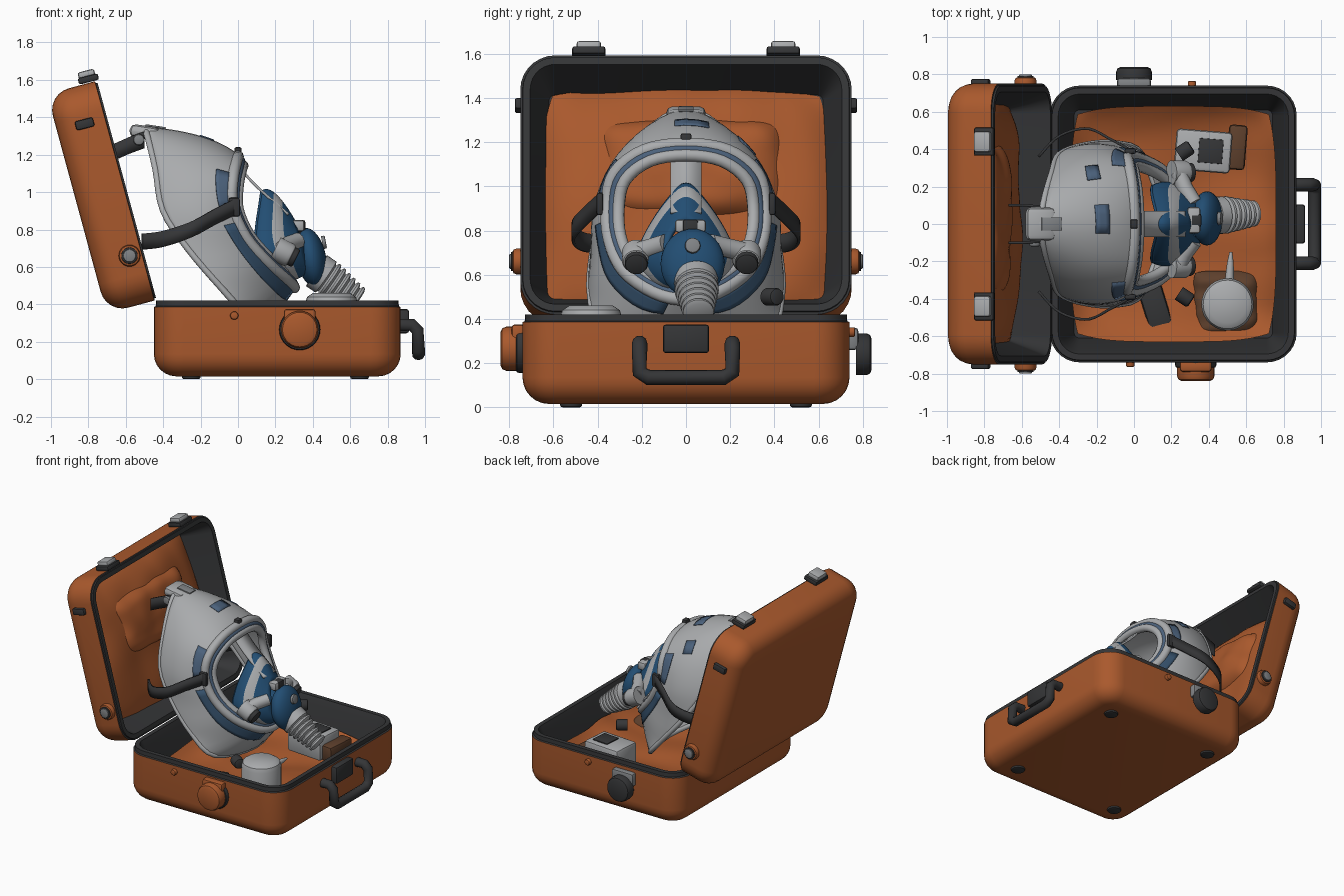
import bpy, bmesh, math
from mathutils import Vector, Matrix, noise

if "Cube" in bpy.data.objects:
    bpy.data.objects.remove(bpy.data.objects["Cube"])


def material(name, *rgb):
    m = bpy.data.materials.new(name)
    m.use_nodes = True
    m.diffuse_color = (*rgb, 1)
    m.node_tree.nodes["Principled BSDF"].inputs["Base Color"].default_value = (*rgb, 1)
    return m


ORANGE = material("orange", 0.40, 0.10, 0.026)
BROWN = material("brown", 0.11, 0.05, 0.025)
DARK = material("charcoal", 0.035, 0.036, 0.038)
GREY = material("light grey", 0.40, 0.41, 0.42)
BLUE = material("blue", 0.016, 0.075, 0.17)
SLATE = material("slate blue", 0.07, 0.12, 0.2)
DEEP = material("deep slate blue", 0.035, 0.08, 0.145)
STEEL = material("mid grey", 0.22, 0.23, 0.24)
meshes = []
I = Matrix()


def finish(name, bm, mats, world=I, thickness=0):
    bmesh.ops.recalc_face_normals(bm, faces=bm.faces)
    me = bpy.data.meshes.new(name)
    bm.to_mesh(me)
    bm.free()
    for m in mats:
        me.materials.append(m)
    ob = bpy.data.objects.new(name, me)
    ob.matrix_world = world
    bpy.context.collection.objects.link(ob)
    if thickness:
        mod = ob.modifiers.new("Thickness", 'SOLIDIFY')
        mod.thickness = thickness
        mod.offset = 0
    meshes.append(ob)


def box(name, at, size, mat, bevel=0.015, rot=0, axis='Z'):
    bm = bmesh.new()
    bmesh.ops.create_cube(bm, size=1, matrix=Matrix.Diagonal((*size, 1)))
    bmesh.ops.bevel(bm, geom=bm.edges[:], offset=bevel, segments=2, affect='EDGES', profile=0.5)
    finish(name, bm, [mat], Matrix.Translation(at) @ Matrix.Rotation(rot, 4, axis))


def lathe(name, profile, at, axis, mat, seg=28):
    """Spin (radius, height) pairs about an axis."""
    bm = bmesh.new()
    rings = [[bm.verts.new((r * math.cos(k * math.tau / seg), r * math.sin(k * math.tau / seg), h))
              for k in range(seg)] for r, h in profile]
    for a, b in zip(rings, rings[1:]):
        for k in range(seg):
            bm.faces.new((a[k - 1], a[k], b[k], b[k - 1]))
    bm.faces.new(rings[0])
    bm.faces.new(rings[-1])
    turn = Vector(axis).to_track_quat('Z', 'Y').to_matrix().to_4x4()
    finish(name, bm, [mat], Matrix.Translation(at) @ turn)


def disc(name, at, axis, r, h, mat):
    e = min(r, h) * 0.35
    lathe(name, [(r, 0), (r, h - e), (r - e * .3, h - e * .3), (r - e, h)], at, axis, mat)


def catmull(pts, n, closed=False):
    pts = [Vector(p) for p in pts]
    m = len(pts)
    get = lambda i: pts[i % m] if closed else pts[max(0, min(m - 1, i))]
    out = []
    for k in range(n):
        f = k * m / n if closed else k * (m - 1) / (n - 1)
        i, t = int(f), f % 1
        a, b, c, d = (get(i + j) for j in (-1, 0, 1, 2))
        out.append(0.5 * (2 * b + (c - a) * t + (2 * a - 5 * b + 4 * c - d) * t * t
                          + (3 * b - a - 3 * c + d) * t ** 3))
    return out


def tube(name, pts, r, mat, closed=False):
    cu = bpy.data.curves.new(name, 'CURVE')
    cu.dimensions = '3D'
    cu.bevel_depth, cu.bevel_resolution, cu.use_fill_caps = r, 3, True
    sp = cu.splines.new('POLY')
    sp.points.add(len(pts) - 1)
    for p, q in zip(sp.points, pts):
        p.co = (*q, 1)
    sp.use_cyclic_u = closed
    cu.materials.append(mat)
    bpy.context.collection.objects.link(bpy.data.objects.new(name, cu))


def ribbon(name, pts, width, mat):
    bm = bmesh.new()
    w = Vector(width) / 2
    rows = [(bm.verts.new(p - w), bm.verts.new(p + w)) for p in catmull(pts, 20)]
    for (a, b), (c, d) in zip(rows, rows[1:]):
        bm.faces.new((a, b, d, c))
    finish(name, bm, [mat], thickness=0.014)


def tray(name, lx, ly, h, lip, world):
    """Hollow rounded case half, open upwards, with a dark lip and lining."""
    R = 0.12
    stages = [(R * (1 - math.sin(k * math.pi / 12)), R * (1 - math.cos(k * math.pi / 12)), 0) for k in range(7)]
    stages += [(0, h - lip, 0), (.01, h - lip * .85, 1), (.012, h, 1), (.045, h, 1), (.065, h - .05, 1), (.13, .06, 1)]
    bm = bmesh.new()
    rings = []
    for inset, z, _ in stages:
        r = max(0.16 - inset, 0.02)
        ring = []
        for c, (sx, sy) in enumerate(((1, 1), (-1, 1), (-1, -1), (1, -1))):
            for k in range(8):
                a = (c + k / 7) * math.pi / 2
                ring.append(bm.verts.new((sx * (lx / 2 - inset - r) + r * math.cos(a),
                                          sy * (ly / 2 - inset - r) + r * math.sin(a), z)))
        rings.append(ring)
    for a, b, st in zip(rings, rings[1:], stages[1:]):
        for k in range(len(a)):
            bm.faces.new((a[k - 1], a[k], b[k], b[k - 1])).material_index = st[2]
    bm.faces.new(rings[0])
    bm.faces.new(rings[-1]).material_index = 1
    finish(name, bm, [ORANGE, DARK], world)


def cloth(name, at, lx, ly, puff, edge, world, rough=0.02, mat=ORANGE):
    """Softly folded fabric panel; puff lifts the middle, edge lifts the border."""
    bm = bmesh.new()
    bmesh.ops.create_grid(bm, x_segments=36, y_segments=36, size=1)
    for v in bm.verts:
        x, y, _ = v.co
        f = (1 - x ** 6) * (1 - y ** 6)
        fold = noise.noise(Vector((x * 1.2 + y * .6, y * 2.2 - x * .5, lx * 9)))
        v.co = (x * (1 - .07 * y ** 4) * lx / 2, y * (1 - .07 * x ** 4) * ly / 2,
                puff * f + edge * (1 - f) + rough * fold * 2)
    finish(name, bm, [mat], world @ Matrix.Translation(at))


# Case halves and fabric linings
BASE = Matrix.Translation((0.21, 0, 0.015))
LID = Matrix.Translation((-0.862, 0, 0.937)) @ Matrix.Rotation(math.radians(74.8), 4, 'Y')
tray("case_base", 1.32, 1.48, 0.405, 0.035, BASE)
tray("case_lid", 1.215, 1.5, 0.277, 0.012, LID)
cloth("base_lining", (0, 0, 0.1), 1.1, 1.26, 0.035, 0.13, BASE)
cloth("lid_lining", (0.035, 0, 0.08), 1.08, 1.3, 0.08, 0, LID)
cloth("lid_pouch", (-0.12, 0.02, 0.16), 0.46, 0.84, 0.06, -0.04, LID, 0.012)
cloth("canister_pouch", (0.28, -0.43, 0.15), 0.35, 0.36, 0.05, 0, BASE, 0.01, BROWN)

# Case hardware
for x in (-0.25, 0.65):
    for y in (-0.52, 0.52):
        disc("foot", (x, y, 0.03), (0, 0, -1), 0.05, 0.03, DARK)
box("handle_mount", (0.88, 0, 0.31), (0.07, 0.21, 0.13), DARK)
half = [(0.85, .21, .29), (.93, .21, .29), (.96, .21, .26), (.965, .21, .16), (.965, .17, .135)]
tube("handle", half + [(x, -y, z) for x, y, z in reversed(half)], 0.035, DARK)
box("side_latch", (0.33, -0.76, 0.33), (0.17, 0.06, 0.09), ORANGE)
disc("side_latch_gasket", (0.33, -0.73, 0.265), (0, -1, 0), 0.11, 0.04, DARK)
disc("side_latch_knob", (0.33, -0.765, 0.265), (0, -1, 0), 0.1, 0.075, ORANGE)
box("valve_mount", (0, 0.75, 0.31), (0.18, 0.06, 0.1), STEEL)
disc("valve_knob", (0, 0.77, 0.24), (0, 1, 0), 0.095, 0.07, DARK)
for s in (-1, 1):
    disc("base_stud", (-0.02 if s < 0 else 0.31, s * 0.73, 0.34), (0, s, 0), 0.022, 0.035, ORANGE)
    disc("lid_knob", (-0.58, s * 0.74, 0.66), (0, s, 0), 0.058, 0.045, ORANGE)
    disc("lid_knob_ring", (-0.58, s * 0.78, 0.66), (0, s, 0), 0.044, 0.012, DARK)
    disc("lid_knob_cap", (-0.58, s * 0.785, 0.66), (0, s, 0), 0.034, 0.015, STEEL)
    box("lid_clip", (-0.82, s * 0.755, 1.365), (0.1, 0.04, 0.05), DARK, 0.01, rot=-0.25, axis='Y')
    box("lid_latch", (-0.81, s * 0.44, 1.63), (0.09, 0.11, 0.04), GREY, 0.012, rot=-0.25, axis='Y')
    box("lid_latch_pin", (-0.8, s * 0.44, 1.605), (0.11, 0.15, 0.035), DARK, 0.01, rot=-0.25, axis='Y')

# Mask hood: surface swept through three closed loops
N = 56


def loops(*halves):
    return [catmull(h + [(x, -y, z) for x, y, z in reversed(h[1:-1])], N, True) for h in halves]


def surface(rings, s, i):
    a, b, c = (r[i % N] for r in rings)
    return a * (1 - s) * (1 - 2 * s) + b * 4 * s * (1 - s) + c * s * (2 * s - 1)


def sheet(name, rings, s0, s1, i0, i1, mats, rule=lambda s: 0, lift=0, steps=12, thick=0.02):
    bm = bmesh.new()
    rows = []
    for j in range(steps + 1):
        s = s0 + (s1 - s0) * j / steps
        mid = sum((surface(rings, s, i) for i in range(N)), Vector()) / N
        pts = [surface(rings, s, i) for i in range(i0, i1 + 1)]
        rows.append([bm.verts.new(p + (p - mid).normalized() * lift) for p in pts])
    for j, (a, b) in enumerate(zip(rows, rows[1:])):
        for k in range(len(a) - 1):
            bm.faces.new((a[k], a[k + 1], b[k + 1], b[k])).material_index = rule((j + .5) / steps)
    bmesh.ops.remove_doubles(bm, verts=bm.verts, dist=0.0001)
    finish(name, bm, mats, thickness=thick)


hood = loops(
    [(0, 0, 1.19), (-.01, .19, 1.16), (-.03, .32, 1.06), (-.03, .355, .92), (.04, .345, .76), (.16, .28, .62), (.27, .14, .52), (.3, 0, .49)],
    [(-.2, 0, 1.29), (-.22, .19, 1.24), (-.24, .33, 1.1), (-.2, .41, .9), (-.1, .41, .72), (.03, .38, .54), (.16, .25, .4), (.22, 0, .38)],
    [(-.5, 0, 1.34), (-.48, .13, 1.285), (-.44, .27, 1.12), (-.4, .37, .9), (-.27, .42, .7), (-.1, .43, .5), (.05, .36, .34), (.15, 0, .3)])
sheet("mask_hood", hood, 0, 1, 0, N, [GREY])
for i0, i1, s1, m in ((7, 12, .2, SLATE), (44, 49, .2, SLATE), (14, 26, .24, DEEP), (30, 42, .24, DEEP)):
    sheet("rim_band", hood, 0.02, s1, i0, i1, [m], lift=0.014, thick=0.008, steps=4)
for s0, i0, i1 in ((0.34, -1, 2), (0.38, 5, 7)):
    sheet("hood_patch", hood, s0, s0 + 0.16, i0, i1, [SLATE], lift=0.014, thick=0.006, steps=3)

# Lens frame: outer and inner lip with a slate seam between
mid = sum(hood[0], Vector()) / N
for name, f, r, m in (("lens_rim", 0, .032, GREY), ("lens_seam", .075, .026, SLATE), ("lens_lip", .14, .029, GREY)):
    tube(name, [p.lerp(mid, f) + Vector((f * .12, 0, 0)) for p in hood[0]], r, m, True)
tube("hood_hem", hood[2], 0.018, GREY, True)
ribbon("lens_bridge", [(0, 0, 1.14), (.1, 0, 1.03), (.27, 0, .88)], (0, 0.14, 0), GREY)
box("rim_stud", (0, 0, 1.215), (0.04, 0.05, 0.05), DARK, 0.01)
box("hood_tab", (-0.5, 0, 1.32), (0.16, 0.18, 0.07), GREY, 0.03, rot=0.15, axis='Y')
box("hood_tab_plate", (-0.44, 0, 1.35), (0.11, 0.07, 0.01), STEEL, 0.003, rot=0.15, axis='Y')
disc("tab_buckle", (-0.53, -0.09, 1.28), (0, -1, 0), 0.03, 0.03, STEEL)

# Breathing cup, bulb and hose
cup = loops(
    [(.13, 0, 1.0), (.12, .07, .93), (.1, .16, .78), (.11, .2, .66), (.19, .13, .56), (.25, 0, .54)],
    [(.2, 0, .98), (.2, .085, .91), (.2, .175, .77), (.23, .2, .66), (.28, .12, .56), (.3, 0, .54)],
    [(.3, 0, .84), (.31, .05, .8), (.34, .08, .74), (.35, .09, .67), (.37, .06, .6), (.38, 0, .58)])
sheet("nose_cup", cup, 0, 1, 0, N, [BLUE, GREY], rule=lambda s: int(0.38 < s < 0.7))
tube("cup_seal", cup[0], 0.012, BLUE, True)
box("cup_clip", (0.32, 0.02, 0.82), (0.07, 0.14, 0.06), GREY)
box("cup_clip_pin", (0.33, 0.02, 0.81), (0.06, 0.07, 0.08), DARK, 0.01)
bm = bmesh.new()
bmesh.ops.create_uvsphere(bm, u_segments=28, v_segments=16, radius=1, matrix=Matrix.Diagonal((.08, .145, .16, 1)))
finish("valve_bulb", bm, [BLUE], Matrix.Translation((.39, .03, .65)) @ Matrix.Rotation(-0.2, 4, 'Y'))
disc("bulb_button", (0.45, 0.03, 0.73), (1, 0, 0.2), 0.035, 0.02, STEEL)
ribs = [(0.1, 0), (0.1, 0.06)]
for k in range(6):
    h, r = 0.07 + k * 0.035, 0.1 - k * 0.006
    ribs += [(r - .018, h), (r, h + .01), (r, h + .022), (r - .018, h + .03)]
lathe("hose", ribs, (0.42, 0.045, 0.58), (0.8, 0.04, -0.55), GREY)
disc("hose_mouth", (0.628, 0.055, 0.437), (0.8, 0.04, -0.55), 0.055, 0.02, DARK)

# Side filters, straps and buckles
for s in (-1, 1):
    y = 0.025 + s * 0.25
    disc("filter_collar", (0.2, y, 0.7), (0.8, 0, -0.4), 0.065, 0.1, GREY)
    disc("filter_cap", (0.285, y, 0.658), (0.8, 0, -0.4), 0.052, 0.03, DARK)
    tube("filter_arm", [(.24, y, .7), (.27, y * .7, .72), (.32, y * .4, .74)], 0.045, GREY)
    ribbon("side_strap", [(.0, s * .385, .93), (-.12, s * .45, .87), (-.25, s * .51, .8), (-.4, s * .47, .75),
                          (-.51, s * .36, .735)], (0, 0, 0.085), DARK)
    box("strap_buckle", (-0.02, s * 0.39, 0.92), (0.06, 0.03, 0.1), DARK, 0.01)
    ribbon("top_strap", [(-.5, s * .09, 1.28), (-.58, s * .1, 1.25), (-.67, s * .1, 1.21)], (0, 0, 0.09), DARK)
    disc("hose_plug", (0.24, s * 0.37, 0.5 if s > 0 else 0.36), (0.6, s * 0.4, 0), 0.04, 0.08, DARK)

# Loose contents
lathe("canister", [(.14, 0), (.14, .26), (.13, .29), (.1, .31)], (0.5, -0.43, 0.15), (0, 0, 1), GREY)
lathe("canister_nozzle", [(.025, 0), (.018, .1), (.008, .16)], (0.51, -0.31, 0.36), (0.05, 1, 0), GREY, 12)
box("filter_box", (0.37, 0.39, 0.26), (0.3, 0.22, 0.18), GREY, 0.02, rot=-0.08)
box("filter_box_panel", (0.41, 0.39, 0.354), (0.13, 0.13, 0.009), DARK, 0.003, rot=-0.08)
box("small_block", (0.55, 0.41, 0.23), (0.1, 0.24, 0.12), BROWN, 0.02, rot=-0.08)
box("folded_strap", (0.11, -0.43, 0.18), (0.13, 0.26, 0.06), DARK, 0.02, rot=0.3)

# Smooth shading with sharp edges kept
bpy.ops.object.select_all(action='DESELECT')
for ob in meshes:
    ob.select_set(True)
bpy.context.view_layer.objects.active = meshes[0]
bpy.ops.object.shade_smooth_by_angle(angle=math.radians(35))
